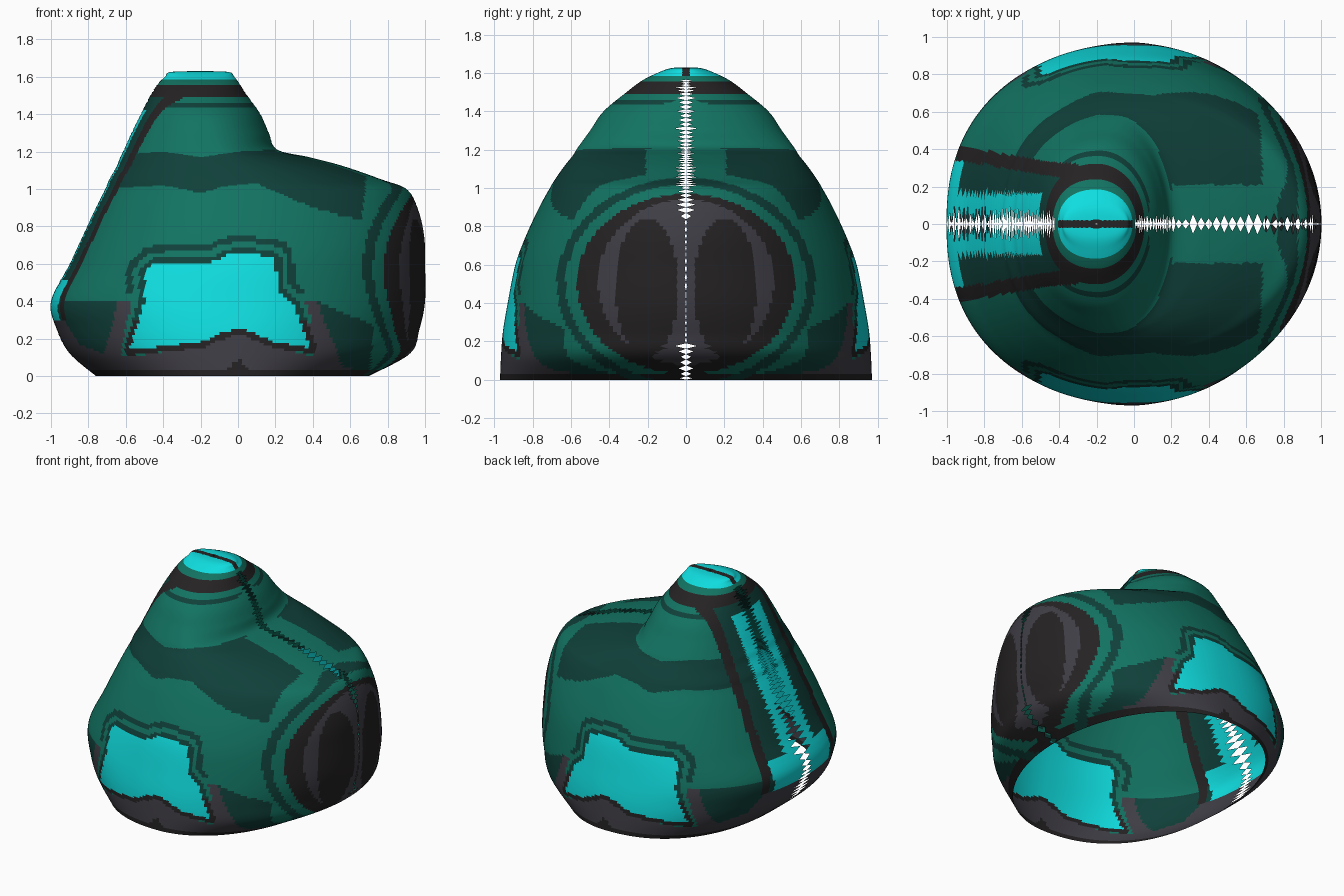
import bpy, math, random
from mathutils import Vector
from mathutils.geometry import intersect_point_line

random.seed(4)
cube = bpy.data.objects.get("Cube")
if cube:
    bpy.data.objects.remove(cube, do_unlink=True)

# Flat colours
PALETTE = {
    "green": (.006, .17, .12),
    "dark green": (.005, .051, .042),
    "cyan": (.005, .73, .745),
    "charcoal": (.051, .048, .061),
    "black": (.018, .016, .017),
}
NAMES = list(PALETTE)


def make_material(name):
    mat = bpy.data.materials.new(name)
    mat.use_nodes = True
    colour = (*PALETTE[name], 1)
    mat.diffuse_color = colour
    mat.node_tree.nodes["Principled BSDF"].inputs["Base Color"].default_value = colour
    return mat


# Horizontal outlines: height, rear reach, nose reach, half width, centre
LEVELS = [Vector(row) for row in (
    (0, -.76, .70, .97, 0), (.12, -.9, .92, .965, 0), (.25, -.97, .97, .955, 0),
    (.4, -1, 1, .93, 0), (.6, -.9, 1, .89, 0), (.75, -.83, .995, .835, 0),
    (.9, -.76, .96, .765, 0), (1, -.71, .9, .71, 0), (1.05, -.69, .77, .68, -.02),
    (1.12, -.65, .57, .63, -.05), (1.17, -.63, .38, .59, -.08),
    (1.21, -.61, .21, .565, -.1), (1.3, -.57, .165, .5, -.14),
    (1.4, -.52, .12, .43, -.17), (1.5, -.47, .05, .31, -.2),
    (1.56, -.43, .01, .23, -.2), (1.6, -.39, -.02, .15, -.2),
    (1.625, -.36, -.05, .08, -.2), (1.63, -.205, -.195, .004, -.2))]
STEPS, COLUMNS = 9, 130


def smooth_level(i, t):
    """Smooth interpolation between neighbouring outlines."""
    last = len(LEVELS) - 1
    a, b, c, d = (LEVELS[min(max(k, 0), last)] for k in (i - 1, i, i + 1, i + 2))
    return b + (c - a) * t / 2 + (a * 2 - b * 5 + c * 4 - d) * t**2 / 2 \
        + (b * 3 - a - c * 3 + d) * t**3 / 2


def outline(level, nose_gap, rear_gap):
    """Half of one outline, from nose to rear, on the +y side."""
    z, rear, nose, width, mid = level
    points = []
    for c in range(COLUMNS + 1):
        t = c / COLUMNS
        angle = math.pi * t
        angle += nose_gap / width * max(0, 1 - 8 * t)
        angle -= rear_gap / width * max(0, 1 - 8 * (1 - t))
        co, si = math.cos(angle), max(0, math.sin(angle))
        if co >= 0:
            x, y = mid + (nose - mid) * co, width * si
        else:
            p = 2 / 2.3
            x, y = mid - (mid - rear) * (-co) ** p, width * si ** p
        points.append((x, y, max(z, 0)))
    return points


# Painted patches, drawn in the side plane as x and z
SIDE_WINDOW = [(-.58, .14), (-.5, .4), (-.5, .55), (-.45, .6), (-.12, .61), (-.08, .64),
               (.02, .66), (.2, .63), (.21, .47), (.3, .38), (.39, .15), (.2, .18),
               (.03, .25), (-.03, .25), (-.2, .18)]
SHOULDER = [(-.7, 1.18), (-.4, 1.2), (-.2, 1.17), (0, 1.2), (.2, 1.21), (.69, 1.1),
            (.66, .83), (.4, .9), (.1, 1.03), (-.05, 1.02), (-.2, .98), (-.4, 1.02),
            (-.75, 1)]
RIM = [(-2, .32), (-.93, .3), (-.85, .17), (-.7, .11), (-.58, .1), (-.2, .16), (0, .24),
       (.2, .16), (.4, .1), (.6, .04), (.75, 0), (.75, -1), (-2, -1)]
REAR_SKIRT = [(-1, .4), (-.62, .4), (-.7, .1), (-.85, .15)]
NOSE_SKIRT = [(.42, .4), (.73, .27), (.7, .02), (.55, .03)]
REAR_STRUT = [(-.64, .4), (-.57, .4), (-.63, .1), (-.72, .1)]
NOSE_STRUT = [(.3, .41), (.42, .4), (.57, .03), (.42, .08)]


def edges(poly):
    return zip(poly, poly[1:] + poly[:1])


def inside(poly, x, z):
    hit = False
    for (ax, az), (bx, bz) in edges(poly):
        if (az > z) != (bz > z) and x < ax + (z - az) / (bz - az) * (bx - ax):
            hit = not hit
    return hit


def distance(poly, x, z):
    p, best = Vector((x, z)), 9
    for a, b in edges(poly):
        a, b = Vector(a), Vector(b)
        _, t = intersect_point_line(p, a, b)
        best = min(best, (p - a.lerp(b, min(max(t, 0), 1))).length)
    return best


def oval(y, z, half_y, half_z, mid_z):
    return math.hypot(y / half_y, (z - mid_z) / half_z)


def colour_at(x, y, z):
    # Crown rings
    if z > 1.585:
        return "black" if y < .02 else "cyan"
    if z > 1.555:
        return "green"
    if z > 1.49:
        return "black"
    # Sloping rear panel
    border = .455 - .09 * z
    if x < -.3 and y < border and z > .3:
        if y > border - .07:
            return "black"
        if y < .025:
            return "black"
        if (y < .165 and z < 1.42) or (y < .33 and z < .52):
            return "cyan"
        return "dark green"
    # Nose plate and its rings
    if x > .55:
        if .04 < y and oval(y - .205, z, .165, .36, .48) < 1:
            return "black"
        if oval(y, z, .46, .43, .51) < 1:
            return "charcoal"
        ring = oval(y, z, .57, .47, .5)
        if ring < 1:
            return "black"
        if 1.1 < ring < 1.18:
            return "dark green"
    # Side windows with layered outlines
    if inside(SIDE_WINDOW, x, z):
        return "cyan"
    if z < .8 and abs(x) < .75:
        d = distance(SIDE_WINDOW, x, z)
        if d < .03:
            return "dark green" if z > .3 else "black"
        if d < .06 and z > .28:
            return "green"
        if d < .095 and z > .45:
            return "dark green"
    # Rim, struts and skirts
    if z < .025 or z < .1 - abs(x) * 1.1:
        return "black"
    if any(inside(p, x, z) for p in (RIM, REAR_STRUT, NOSE_STRUT)):
        return "charcoal"
    if inside(REAR_SKIRT, x, z) or inside(NOSE_SKIRT, x, z):
        return "dark green"
    # Shoulder patches and the thin arc below the crown
    if inside(SHOULDER, x, z) and (x < .2 or y > .21):
        return "dark green"
    if 1.43 < z < 1.455 and x < .08:
        return "dark green"
    return "green"


# Half shell with a toothed seam along the middle
verts, faces = [], []
rows = [smooth_level(i, s / STEPS) for i in range(len(LEVELS) - 1) for s in range(STEPS)]
rows.append(LEVELS[-1])
for r, level in enumerate(rows):
    tooth = random.uniform(.03, .075) if r % 2 and level[0] < 1.56 else 0
    plate = .2 < level[0] < .85
    verts += outline(level, tooth * (.1 if plate else .8), tooth)
stride = COLUMNS + 1
for r in range(len(rows) - 1):
    for c in range(COLUMNS):
        k = r * stride + c
        faces.append((k, k + 1, k + stride + 1, k + stride))

mesh = bpy.data.meshes.new("shell")
mesh.from_pydata(verts, [], faces)
for name in NAMES:
    mesh.materials.append(make_material(name))
for face in mesh.polygons:
    face.material_index = NAMES.index(colour_at(*face.center))
    face.use_smooth = True

shell = bpy.data.objects.new("shell", mesh)
bpy.context.collection.objects.link(shell)
mirror = shell.modifiers.new("other_half", "MIRROR")
mirror.use_axis = (False, True, False)
